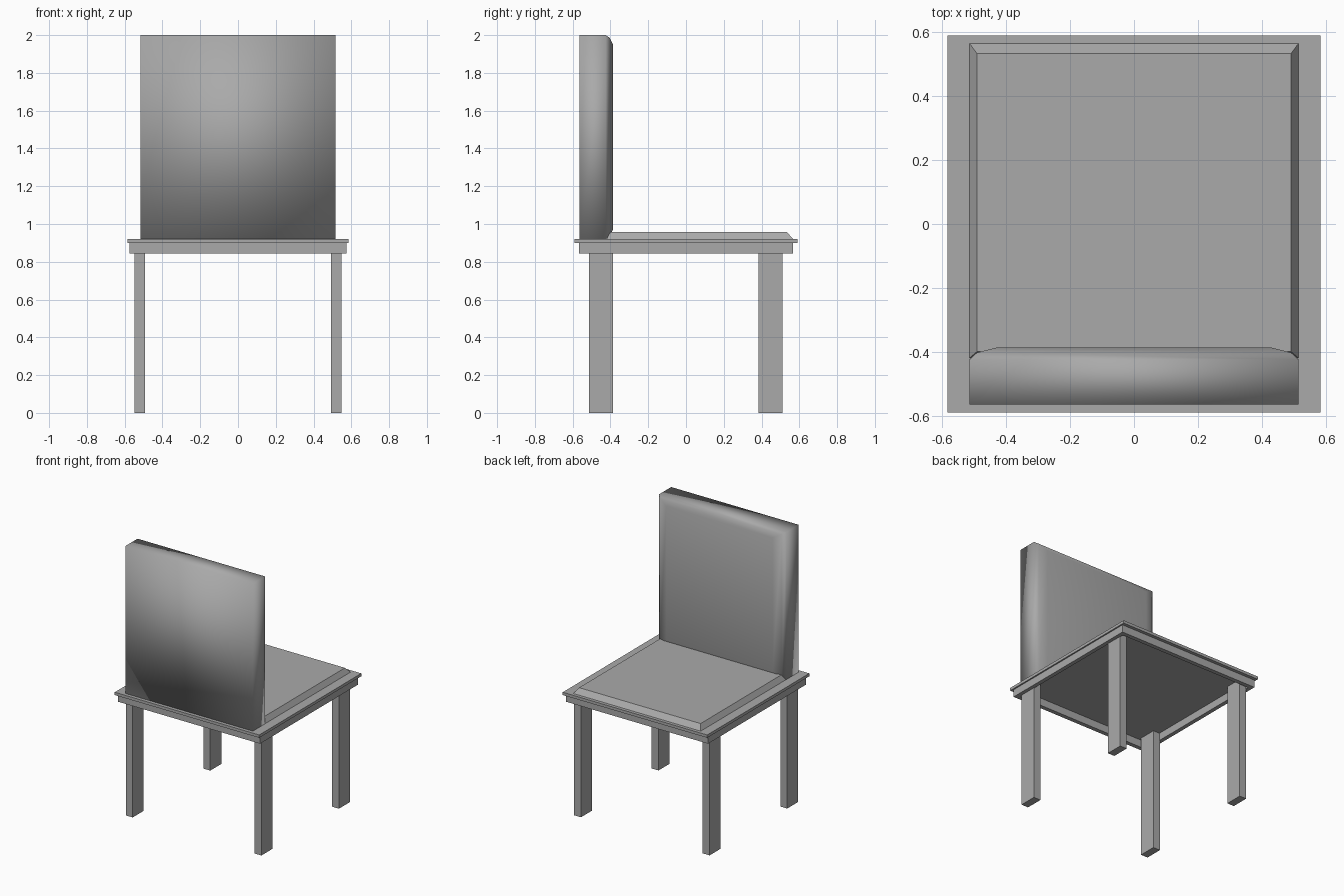
import bpy
import bmesh

cube = bpy.data.objects.get("Cube")
if cube:
    bpy.data.objects.remove(cube, do_unlink=True)

GREY = (0.4, 0.4, 0.4, 1.0)
grey = bpy.data.materials.new("plain grey")
grey.use_nodes = True
grey.diffuse_color = GREY
grey.node_tree.nodes["Principled BSDF"].inputs["Base Color"].default_value = GREY


def finish(name, bm, smooth=False):
    bmesh.ops.recalc_face_normals(bm, faces=bm.faces)
    for f in bm.faces:
        f.smooth = smooth
    mesh = bpy.data.meshes.new(name)
    bm.to_mesh(mesh)
    bm.free()
    mesh.materials.append(grey)
    obj = bpy.data.objects.new(name, mesh)
    bpy.context.collection.objects.link(obj)
    return obj


def loft(name, rings, smooth=False):
    """Skin a stack of four-cornered rings and cap both ends."""
    bm = bmesh.new()
    loops = [[bm.verts.new(p) for p in ring] for ring in rings]
    for a, b in zip(loops, loops[1:]):
        for i in range(4):
            j = (i + 1) % 4
            bm.faces.new((a[i], a[j], b[j], b[i]))
    bm.faces.new(loops[0])
    bm.faces.new(loops[-1])
    return finish(name, bm, smooth)


def flat_ring(x, y0, y1, z, cx=0.0):
    return [(cx - x, y0, z), (cx + x, y0, z), (cx + x, y1, z), (cx - x, y1, z)]


def upright_ring(x, z0, z1, y):
    return [(-x, y, z0), (x, y, z0), (x, y, z1), (-x, y, z1)]


# Legs
for side, sx in (("left", 1), ("right", -1)):
    for end, cy in (("front", -0.45), ("back", 0.447)):
        loft(f"{end}_{side}_leg", [
            flat_ring(0.028, cy - 0.064, cy + 0.064, z, sx * 0.521)
            for z in (0.0, 0.91)])

# Apron: hollow frame, open underneath
loft("apron", [
    flat_ring(0.545, -0.535, 0.535, 0.905),
    flat_ring(0.545, -0.535, 0.535, 0.845),
    flat_ring(0.575, -0.566, 0.566, 0.845),
    flat_ring(0.575, -0.566, 0.566, 0.905)])

# Seat board
loft("seat_board", [flat_ring(0.585, -0.59, 0.59, z) for z in (0.9, 0.921)])

# Seat cushion with sloped rim
loft("seat_cushion", [
    flat_ring(0.516, -0.42, 0.567, 0.92),
    flat_ring(0.492, -0.40, 0.534, 0.958)])

# Padded backrest with a two-step rounded rim on the sitting side
loft("backrest", [
    upright_ring(0.516, 0.92, 2.0, -0.565),
    upright_ring(0.516, 0.92, 2.0, -0.425),
    upright_ring(0.492, 0.935, 1.985, -0.403),
    upright_ring(0.43, 0.97, 1.95, -0.387)], smooth=True)
